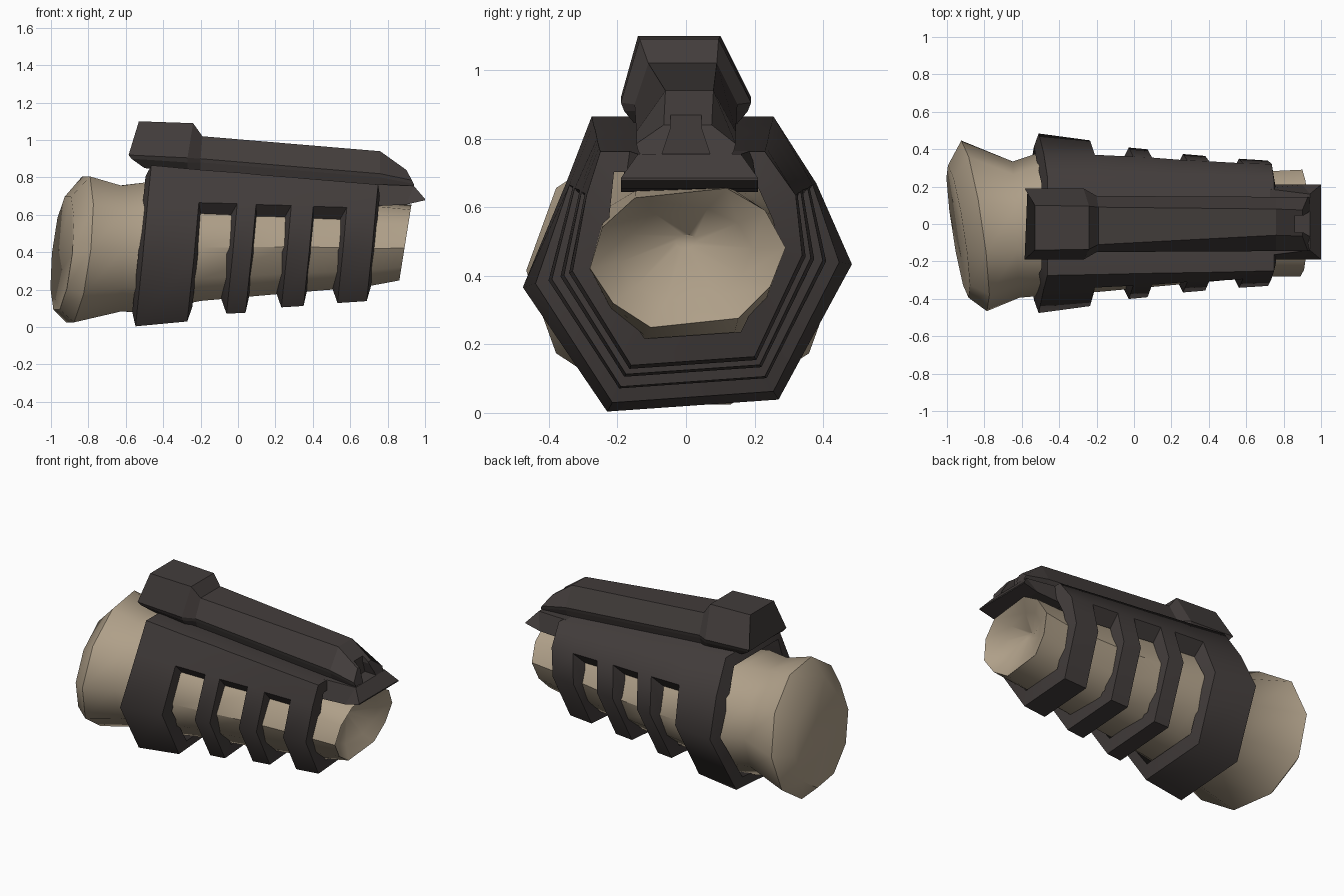
import bpy, bmesh, math

if "Cube" in bpy.data.objects:
    bpy.data.objects.remove(bpy.data.objects["Cube"])


def material(name, rgb):
    m = bpy.data.materials.new(name)
    m.diffuse_color = (*rgb, 1)
    m.use_nodes = True
    m.node_tree.nodes["Principled BSDF"].inputs["Base Color"].default_value = m.diffuse_color
    return m


DARK = material("charcoal armour", (0.055, 0.046, 0.044))
TAN = material("tan sleeve", (0.43, 0.35, 0.25))


def finish(name, bm, mat):
    bmesh.ops.recalc_face_normals(bm, faces=bm.faces[:])
    me = bpy.data.meshes.new(name)
    bm.to_mesh(me)
    bm.free()
    me.materials.append(mat)
    ob = bpy.data.objects.new(name, me)
    bpy.context.collection.objects.link(ob)
    return ob


def smooth(ob, degrees):
    bpy.ops.object.select_all(action="DESELECT")
    ob.select_set(True)
    bpy.context.view_layer.objects.active = ob
    bpy.ops.object.shade_smooth_by_angle(angle=math.radians(degrees))


def loft(name, sections, mat):
    """Closed skin through sections of equal point count, capped at both ends."""
    bm = bmesh.new()
    rings = [[bm.verts.new(p) for p in s] for s in sections]
    n = len(rings[0])
    for a, b in zip(rings, rings[1:]):
        for j in range(n):
            k = (j + 1) % n
            bm.faces.new((a[j], a[k], b[k], b[j]))
    bm.faces.new(rings[0])
    bm.faces.new(rings[-1])
    return finish(name, bm, mat)


def mirrored(half, top_shift=0):
    """Section from (x, y, z) points of one side, mirrored in y; the first point may be shifted."""
    pts = [(x, y, z) for x, y, z in half] + [(x, -y, z) for x, y, z in reversed(half)]
    for i in (0, -1):
        x, y, z = pts[i]
        pts[i] = (x, y + top_shift, z)
    return pts


# Armour shell: hexagonal tube whose lower part is cut by three slots
# x, inner x shift, top y, top z, slot y, slot z, mid y, bottom y, bottom z
stations = [
    (-0.51, -0.025, 0.265, 0.865, 0.365, 0.67, 0.48, 0.25, 0.02),
    (-0.236, 0.02, 0.26, 0.84, 0.355, 0.665, 0.443, 0.235, 0.045),
    (-0.03, -0.035, 0.255, 0.825, 0.345, 0.66, 0.405, 0.215, 0.085),
    (0.071, 0.01, 0.253, 0.815, 0.34, 0.655, 0.395, 0.21, 0.09),
    (0.26, -0.035, 0.25, 0.80, 0.325, 0.65, 0.37, 0.20, 0.118),
    (0.378, 0.01, 0.248, 0.79, 0.32, 0.645, 0.36, 0.195, 0.125),
    (0.558, -0.035, 0.244, 0.775, 0.31, 0.64, 0.345, 0.185, 0.14),
    (0.713, 0.015, 0.24, 0.762, 0.305, 0.635, 0.335, 0.18, 0.15),
]


def armour_ring(s, inner):
    x, dx, ty, tz, wy, wz, my, by, bz = s
    mz = 0.40 + 0.03 * (x + 0.5)
    if inner:
        x, ty, tz, wy, wz = x + dx, ty - 0.04, tz - 0.06, wy - 0.065, wz - 0.075
        my, by, bz = my - 0.07, by - 0.04, bz + 0.075
    # y shift per level: top, slot, middle, bottom
    t, w, m, b = -0.01, 0.015, 0.004, 0.02
    pts = [(w - wy, wz), (t - ty, tz), (t + ty, tz), (w + wy, wz),
           (m + my, mz), (b + by, bz), (b - by, bz), (m - my, mz)]
    return [(x + 0.1 * (z - 0.4), y, z + (0.07 * y if z < 0.55 else 0)) for y, z in pts]


bm = bmesh.new()
outer = [[bm.verts.new(p) for p in armour_ring(s, False)] for s in stations]
inner = [[bm.verts.new(p) for p in armour_ring(s, True)] for s in stations]
partner = {o: i for ro, ri in zip(outer, inner) for o, i in zip(ro, ri)}
shell = []
for i in range(len(stations) - 1):
    for j in range(8):
        if i % 2 == 1 and j > 2:      # open slot
            continue
        k = (j + 1) % 8
        shell.append(bm.faces.new((outer[i][j], outer[i][k], outer[i + 1][k], outer[i + 1][j])))
rim = [e for e in bm.edges if len(e.link_faces) == 1]
for f in shell:
    bm.faces.new([partner[v] for v in reversed(f.verts)])
for e in rim:
    a, b = e.verts
    bm.faces.new((a, b, partner[b], partner[a]))
smooth(finish("armour_shell", bm, DARK), 58)

# Top rail with a raised rear block and sloping nose
rail = loft("top_rail", [mirrored(h, s) for s, h in (
    (-0.02, [(-0.53, 0.12, 1.10), (-0.585, 0.19, 0.92), (-0.57, 0.18, 0.90), (-0.50, 0.13, 0.85)]),
    (-0.02, [(-0.24, 0.115, 1.09), (-0.27, 0.19, 0.905), (-0.27, 0.18, 0.88), (-0.27, 0.13, 0.82)]),
    (-0.01, [(-0.19, 0.10, 1.02), (-0.20, 0.15, 0.90), (-0.20, 0.145, 0.88), (-0.20, 0.12, 0.81)]),
    (0.01, [(0.76, 0.07, 0.94), (0.76, 0.145, 0.82), (0.76, 0.14, 0.80), (0.76, 0.12, 0.74)]),
    (0.005, [(0.90, 0.07, 0.84), (0.93, 0.145, 0.785), (0.94, 0.14, 0.765), (0.94, 0.12, 0.73)]),
)], DARK)

# Notch in the rail nose
cutter = loft("notch_cutter", [mirrored([(x, 0.045, 0.95), (x, 0.045, 0.83), (x, 0.07, 0.755)])
                               for x in (0.86, 1.05)], DARK)
cutter.hide_render = True
mod = rail.modifiers.new("notch", "BOOLEAN")
mod.operation, mod.solver, mod.object = "DIFFERENCE", "EXACT", cutter
bpy.context.view_layer.objects.active = rail
bpy.ops.object.modifier_apply(modifier=mod.name)
bpy.data.objects.remove(cutter)

# Wedge plate under the rail nose
loft("nose_plate", [[(x, y + 0.01, z) for x, y, z in mirrored(h)] for h in (
    [(0.70, 0.18, 0.765), (0.70, 0.20, 0.645)],
    [(0.94, 0.15, 0.755), (0.90, 0.20, 0.655)],
    [(1.0, 0.20, 0.685), (1.0, 0.20, 0.678)],
)], DARK)

# Sleeve inside the armour: round flared rear end, six-sided body, recessed front end
# x, centre y, centre z, radius y, radius z, x lean per y, x lean per z, squareness, roll
sleeve = [
    (-0.940, -0.04, 0.395, 0.345, 0.31, -0.155, 0.10, 0, 0),
    (-0.855, -0.01, 0.415, 0.445, 0.40, -0.15, 0.11, 0, 0),
    (-0.63, -0.03, 0.42, 0.355, 0.345, -0.05, 0.0, 0, 0),
    (-0.50, 0.0, 0.425, 0.375, 0.355, 0, 0, 0.2, 0),
    (-0.20, 0.0, 0.425, 0.355, 0.29, 0, 0, 0.45, 0),
    (0.30, 0.0, 0.43, 0.31, 0.25, 0, 0, 0.5, 0),
    (0.70, 0.0, 0.44, 0.275, 0.22, 0, 0.1, 0.6, 4),
    (0.895, 0.005, 0.452, 0.28, 0.193, 0, 0.16, 0.6, 6),
    (0.84, 0.0, 0.46, 0.19, 0.13, 0.1, 0.16, 0.3, 6),
    (0.78, 0.0, 0.50, 0.03, 0.02, 0, 0, 0, 0),
]
# Right-hand half of the round and six-sided outlines, top to bottom
ROUND = [(math.sin(math.radians(a)), math.cos(math.radians(a))) for a in (18, 54, 90, 126, 162)]
HEX = [(0.58, 0.97), (0.85, 0.57), (1, 0), (0.80, -0.52), (0.54, -0.97)]
rings = []
for x, cy, cz, ry, rz, ly, lz, square, roll in sleeve:
    half = [(a + (c - a) * square, b + (d - b) * square)
            for (a, b), (c, d) in zip(ROUND, HEX)]
    t = math.radians(roll)
    ring = []
    for u, v in half + [(-u, v) for u, v in reversed(half)]:
        dy, dz = ry * u * 1.025, rz * v * 1.025
        dy, dz = dy * math.cos(t) - dz * math.sin(t), dy * math.sin(t) + dz * math.cos(t)
        ring.append((x + ly * dy + lz * dz, cy + dy, cz + dz))
    rings.append(ring)
smooth(loft("inner_sleeve", rings, TAN), 42)
